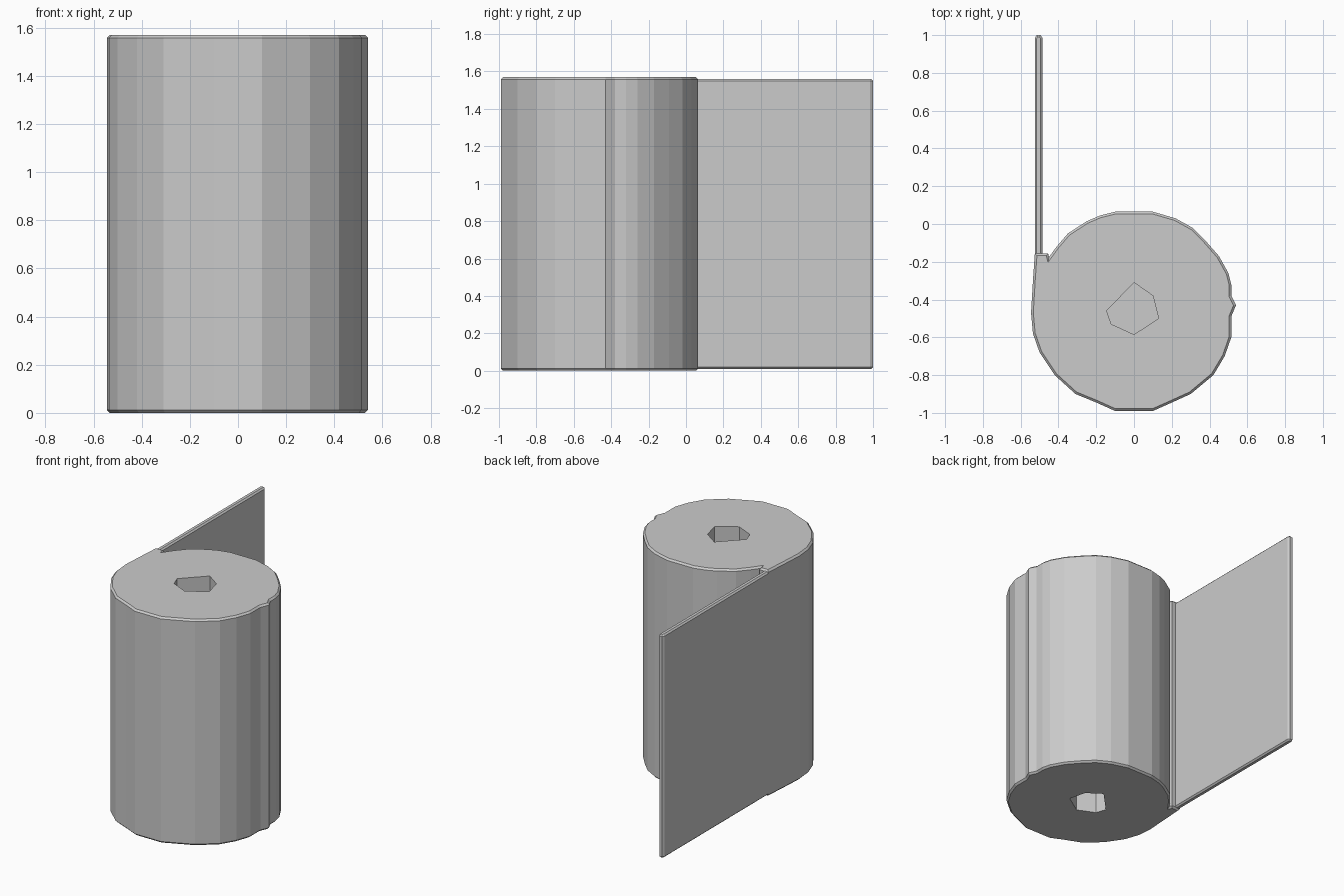
import bpy, bmesh
from mathutils import Vector

cube = bpy.data.objects.get("Cube")
if cube:
    bpy.data.objects.remove(cube)

grey = bpy.data.materials.new("light_grey")
grey.use_nodes = True
colour = (0.6, 0.6, 0.6, 1)
grey.diffuse_color = colour
grey.node_tree.nodes["Principled BSDF"].inputs["Base Color"].default_value = colour


def prism(name, outline, low, high, rim=0.0):
    """Extrude a flat outline upwards, with an optional bevel along both rims."""
    bm = bmesh.new()
    base = bm.faces.new([bm.verts.new((x, y, low)) for x, y in outline])
    top = bmesh.ops.extrude_face_region(bm, geom=[base])["geom"]
    bmesh.ops.translate(bm, vec=Vector((0, 0, high - low)),
                        verts=[g for g in top if isinstance(g, bmesh.types.BMVert)])
    bmesh.ops.recalc_face_normals(bm, faces=bm.faces)
    if rim:
        edges = [e for e in bm.edges if abs(e.verts[0].co.z - e.verts[1].co.z) < 0.001]
        bmesh.ops.bevel(bm, geom=edges, offset=rim, segments=1, affect='EDGES')
    mesh = bpy.data.meshes.new(name)
    bm.to_mesh(mesh)
    bm.free()
    mesh.materials.append(grey)
    obj = bpy.data.objects.new(name, mesh)
    bpy.context.collection.objects.link(obj)
    return obj


# Uneven wound roll, with a ridge on its left and the sheet's root on its right
roll_outline = [
    (0.1, -0.99), (0.19, -0.95), (0.3, -0.9), (0.42, -0.8), (0.48, -0.7),
    (0.515, -0.6), (0.515, -0.49), (0.54, -0.43), (0.515, -0.38), (0.515, -0.32),
    (0.5, -0.26), (0.45, -0.17), (0.38, -0.09), (0.31, -0.02), (0.22, 0.03),
    (0.1, 0.065), (-0.1, 0.065), (-0.18, 0.045), (-0.25, 0.015), (-0.35, -0.05),
    (-0.41, -0.12), (-0.45, -0.175), (-0.455, -0.155), (-0.485, -0.155),
    (-0.525, -0.155), (-0.535, -0.3), (-0.545, -0.47), (-0.535, -0.58),
    (-0.5, -0.68), (-0.42, -0.8), (-0.31, -0.9), (-0.2, -0.945), (-0.1, -0.99)]
roll = prism("paper_roll", roll_outline, 0, 1.57, 0.012)

# Irregular core recess in each end
core_outline = [(0, -0.31), (0.1, -0.38), (0.13, -0.5),
                (0, -0.585), (-0.12, -0.53), (-0.145, -0.46)]
for name, low, high in (("lower_core_cutter", -0.2, 0.7), ("upper_core_cutter", 0.87, 1.8)):
    cutter = prism(name, core_outline, low, high)
    cutter.hide_render = True
    cutter.hide_viewport = True
    cut = roll.modifiers.new(name, 'BOOLEAN')
    cut.object = cutter
    cut.operation = 'DIFFERENCE'
    cut.solver = 'EXACT'

# Loose sheet leading straight back from the roll
prism("loose_sheet", [(-0.525, -0.2), (-0.485, -0.2), (-0.485, 0.985), (-0.495, 1.0),
                      (-0.515, 1.0), (-0.525, 0.985)], 0.01, 1.56, 0.01)
